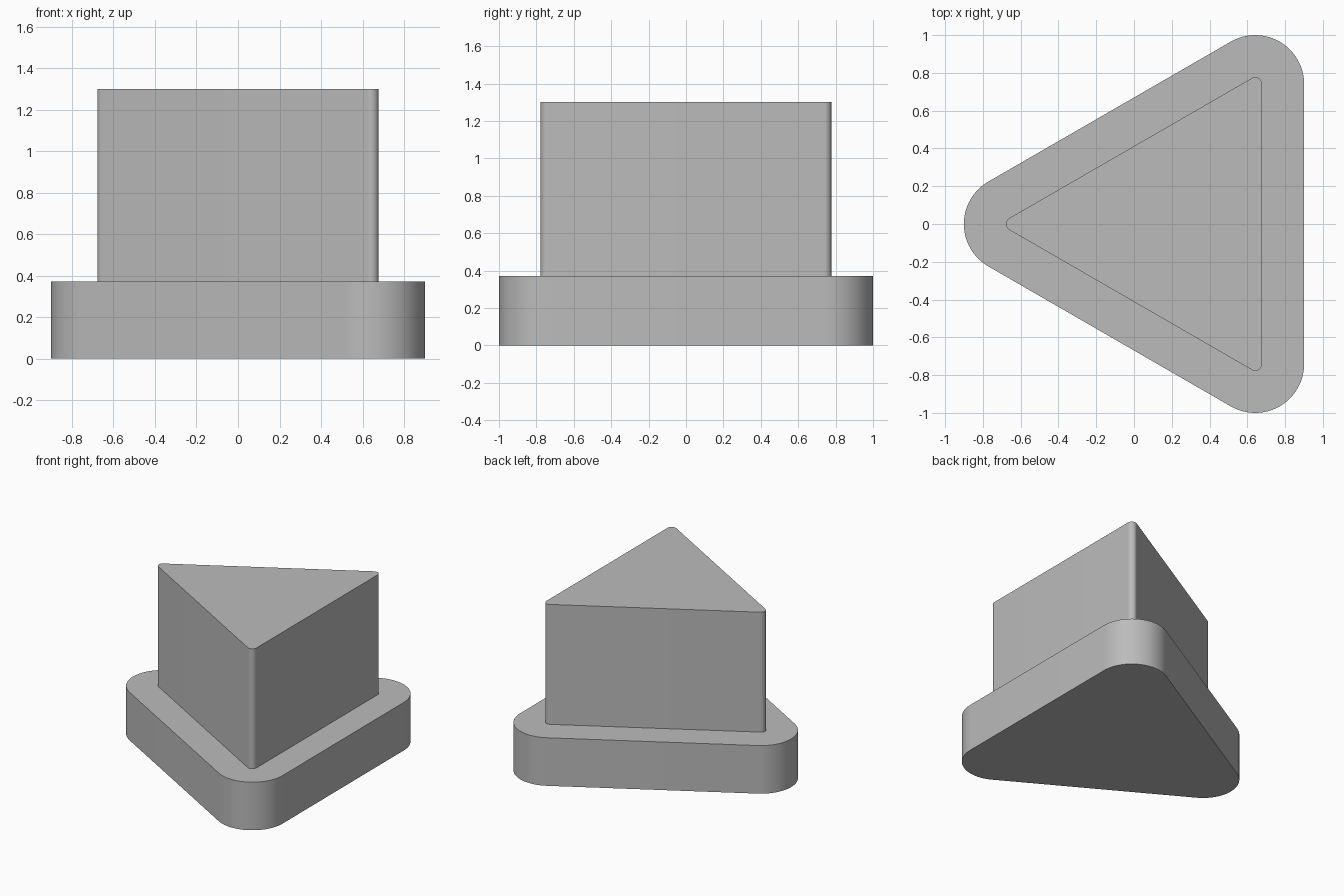
import bpy
import bmesh
from math import cos, sin, pi, radians, sqrt

cube = bpy.data.objects.get("Cube")
if cube:
    bpy.data.objects.remove(cube, do_unlink=True)

SIDE = 1.482          # spacing of the corner arc centres
BASE_TOP = 0.372
BLOCK_TOP = 1.3
CORNER_STEPS = 24

grey = bpy.data.materials.new("plain grey")
grey.use_nodes = True
colour = (0.5, 0.5, 0.5, 1.0)
grey.diffuse_color = colour
grey.node_tree.nodes["Principled BSDF"].inputs["Base Color"].default_value = colour


def rounded_triangle(radius):
    """Outline of an equilateral triangle pointing to -x, with round corners."""
    half_height = SIDE * sqrt(3) / 4
    corners = [(half_height, SIDE / 2, pi / 3),
               (-half_height, 0, pi),
               (half_height, -SIDE / 2, -pi / 3)]
    outline = []
    for x, y, middle in corners:
        for i in range(CORNER_STEPS + 1):
            angle = middle + pi / 3 * (2 * i / CORNER_STEPS - 1)
            outline.append((x + radius * cos(angle), y + radius * sin(angle)))
    return outline


def prism(name, radius, bottom, top):
    bm = bmesh.new()
    floor = bm.faces.new([bm.verts.new((x, y, bottom))
                          for x, y in rounded_triangle(radius)])
    raised = bmesh.ops.extrude_face_region(bm, geom=[floor], use_keep_orig=True)
    verts = [v for v in raised["geom"] if isinstance(v, bmesh.types.BMVert)]
    bmesh.ops.translate(bm, verts=verts, vec=(0, 0, top - bottom))
    bmesh.ops.recalc_face_normals(bm, faces=bm.faces)
    mesh = bpy.data.meshes.new(name)
    bm.to_mesh(mesh)
    bm.free()
    mesh.materials.append(grey)
    obj = bpy.data.objects.new(name, mesh)
    bpy.context.collection.objects.link(obj)
    bpy.ops.object.select_all(action="DESELECT")
    obj.select_set(True)
    bpy.context.view_layer.objects.active = obj
    bpy.ops.object.shade_smooth_by_angle(angle=radians(30))


# Wide plinth and the sharper block standing on it
prism("base_plinth", 0.259, 0, BASE_TOP)
prism("upper_block", 0.036, BASE_TOP, BLOCK_TOP)
